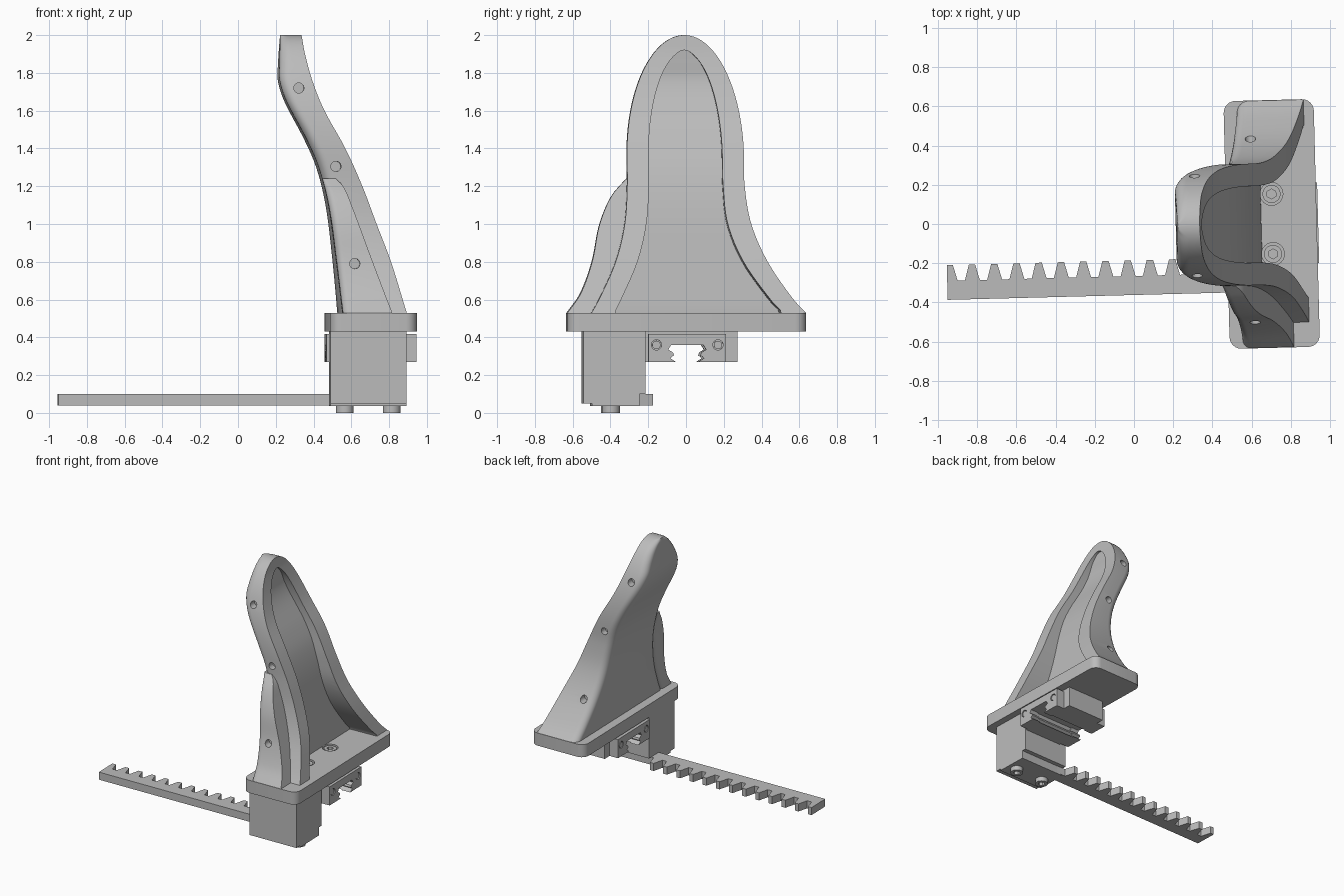
import bpy, bmesh, math
from mathutils import Vector, Matrix

if "Cube" in bpy.data.objects:
    bpy.data.objects.remove(bpy.data.objects["Cube"])

grey = bpy.data.materials.new("plain grey")
grey.use_nodes = True
grey.diffuse_color = (0.5, 0.5, 0.5, 1)
grey.node_tree.nodes["Principled BSDF"].inputs["Base Color"].default_value = (0.5, 0.5, 0.5, 1)

YC = -0.018          # centre line of the finger
PLATE_TOP = 0.53
parts = []


def make(name, bm, keep=True):
    bmesh.ops.recalc_face_normals(bm, faces=bm.faces)
    mesh = bpy.data.meshes.new(name)
    bm.to_mesh(mesh)
    bm.free()
    mesh.materials.append(grey)
    obj = bpy.data.objects.new(name, mesh)
    bpy.context.collection.objects.link(obj)
    if keep:
        parts.append(obj)
    return obj


def loft(name, rings, keep=True):
    bm = bmesh.new()
    loops = [[bm.verts.new(p) for p in ring] for ring in rings]
    for a, b in zip(loops, loops[1:]):
        for i in range(len(a)):
            j = (i + 1) % len(a)
            bm.faces.new((a[i], a[j], b[j], b[i]))
    bm.faces.new(loops[0])
    bm.faces.new(loops[-1])
    return make(name, bm, keep)


def prism(name, outline, lo, hi, axis="z", keep=True):
    place = {"z": lambda p, h: (p[0], p[1], h),
             "x": lambda p, h: (h, p[0], p[1])}[axis]
    return loft(name, [[place(p, h) for p in outline] for h in (lo, hi)], keep)


def box(name, x0, x1, y0, y1, z0, z1, keep=True):
    return prism(name, [(x0, y0), (x1, y0), (x1, y1), (x0, y1)], z0, z1, keep=keep)


def cylinder(name, start, end, radius, sides=24, keep=True):
    start, end = Vector(start), Vector(end)
    turn = (end - start).to_track_quat("Z", "Y").to_matrix().to_4x4()
    bm = bmesh.new()
    bmesh.ops.create_cone(bm, cap_ends=True, segments=sides, radius1=radius, radius2=radius,
                          depth=(end - start).length,
                          matrix=Matrix.Translation((start + end) / 2) @ turn)
    return make(name, bm, keep)


def carve(obj, cutter):
    mod = obj.modifiers.new("cut", "BOOLEAN")
    mod.operation = "DIFFERENCE"
    mod.solver = "EXACT"
    mod.object = cutter
    deps = bpy.context.evaluated_depsgraph_get()
    mesh = bpy.data.meshes.new_from_object(obj.evaluated_get(deps))
    obj.modifiers.clear()
    obj.data = mesh
    bpy.data.objects.remove(cutter)


def curve(table, z):
    """Smooth interpolation through (z, value) pairs in rising z."""
    z = min(max(z, table[0][0]), table[-1][0])
    n = len(table)
    i = next(k for k in range(n - 1) if z <= table[k + 1][0])

    def slope(k):
        a, b = table[max(k - 1, 0)], table[min(k + 1, n - 1)]
        return (b[1] - a[1]) / (b[0] - a[0])
    (z0, v0), (z1, v1) = table[i], table[i + 1]
    h = z1 - z0
    t = (z - z0) / h
    return ((1 + 2 * t) * (1 - t) ** 2 * v0 + t * (1 - t) ** 2 * h * slope(i)
            + t * t * (3 - 2 * t) * v1 + t * t * (t - 1) * h * slope(i + 1))


def arch(table, z, spring, top):
    """Half width: flared foot from the table, elliptical arch above."""
    if z <= spring:
        return curve(table, z)
    t = min((z - spring) / (top - spring), 1)
    return max(table[-1][1] * math.sqrt(1 - t * t), 0.003)


def section(x0, x1, y0, y1, z, radius):
    """Cross-section with rounded corners on the gripping side."""
    r = min(radius, (y1 - y0) * 0.45, (x1 - x0) * 0.45)
    ring = [(x1, y0, z), (x1, y1, z)]
    for cy, first in ((y1 - r, 90), (y0 + r, 180)):
        for k in range(7):
            a = math.radians(first + 15 * k)
            ring.append((x0 + r + r * math.cos(a), cy + r * math.sin(a), z))
    return ring


# Finger outlines
grip = [(0.53, 0.54), (0.8, 0.51), (1.1, 0.47), (1.3, 0.42), (1.45, 0.355),
        (1.65, 0.25), (1.76, 0.215), (1.85, 0.215), (2.0, 0.222)]
rear = [(0.53, 0.88), (0.8, 0.8), (1.0, 0.725), (1.2, 0.65), (1.4, 0.56),
        (1.6, 0.45), (1.75, 0.39), (1.9, 0.35), (2.0, 0.335)]
wide = [(0.53, 0.63), (0.6, 0.565), (0.8, 0.43), (1.0, 0.345), (1.2, 0.312), (1.35, 0.31)]
narrow = [(0.53, 0.505), (0.6, 0.465), (0.8, 0.375), (1.0, 0.325), (1.2, 0.31), (1.35, 0.31)]
pocket_wide = [(0.53, 0.515), (0.6, 0.45), (0.8, 0.31), (1.0, 0.23), (1.2, 0.208), (1.35, 0.206)]
pocket_narrow = [(0.53, 0.39), (0.6, 0.355), (0.8, 0.268), (1.0, 0.22), (1.2, 0.206), (1.35, 0.206)]
rib_wide = [(0.53, 0.63), (0.63, 0.56), (0.8, 0.497), (1.0, 0.455), (1.15, 0.39), (1.24, 0.312)]
rib_rear = [(0.53, 0.8), (0.8, 0.7), (1.1, 0.59), (1.2, 0.548), (1.24, 0.51)]

# Finger shell
rings = []
for k in range(61):
    z = PLATE_TOP + 1.47 * math.sin(k / 60 * math.pi / 2)
    rings.append(section(curve(grip, z), curve(rear, z), YC - arch(narrow, z, 1.35, 2),
                         YC + arch(wide, z, 1.35, 2), z, 0.06))
finger = loft("finger_shell", rings)

# Hollow in the rear of the finger
rings = []
for k in range(51):
    z = 0.5 + 1.42 * math.sin(k / 50 * math.pi / 2)
    floor = curve(grip, z) + 0.11
    lo, hi = YC - arch(pocket_narrow, z, 1.35, 1.92), YC + arch(pocket_wide, z, 1.35, 1.92)
    draft = min(0.012, (hi - lo) * 0.1)
    rings.append([(floor, lo + draft, z), (1.2, lo, z), (1.2, hi, z), (floor, hi - draft, z)])
carve(finger, loft("hollow", rings, False))

# Side rib
rings = []
for k in range(31):
    z = PLATE_TOP + 0.71 * k / 30
    rings.append(section(curve(grip, z), curve(rib_rear, z), YC - curve(rib_wide, z),
                         YC - curve(narrow, z) + 0.035, z, 0.04))
rib = loft("side_rib", rings)

# Blind pin holes in both flanks
for x, z in ((0.315, 1.72), (0.51, 1.305), (0.605, 0.79)):
    for side, table in ((1, wide), (-1, narrow)):
        target, reach = finger, arch(table, z, 1.35, 2)
        if side < 0 and z < 1:
            target, reach = rib, curve(rib_wide, z)
        carve(target, cylinder("pin_hole", (x, YC + side * (reach - 0.05), z),
                               (x, YC + side * 1.2, z), 0.027, keep=False))

# Base plate with rounded corners
corner = 0.06
outline = []
for sx, sy, first in ((1, 1, 0), (-1, 1, 90), (-1, -1, 180), (1, -1, 270)):
    for k in range(7):
        a = math.radians(first + 15 * k)
        outline.append((0.702 + sx * (0.23 - corner) + corner * math.cos(a),
                        YC + sy * (0.632 - corner) + corner * math.sin(a)))
plate = prism("base_plate", outline, 0.43, PLATE_TOP)


def bolt(name, x, y, low, high, radius, drive):
    """Socket head; drive is +1 for a socket on top, -1 underneath."""
    head = cylinder(name, (x, y, low), (x, y, high), radius)
    face = high if drive > 0 else low
    carve(head, cylinder("socket", (x, y, face - 0.025 * drive), (x, y, face + 0.05 * drive),
                         radius * 0.55, 6, False))


# Plate bolts in counterbores
for side in (-1, 1):
    y = YC + side * 0.153
    carve(plate, cylinder("bore", (0.705, y, 0.48), (0.705, y, 0.6), 0.058, 32, False))
    bolt("plate_bolt", 0.705, y, 0.47, 0.525, 0.046, 1)

# Support block, mounting pad and bolts beneath
block = box("support_block", 0.476, 0.878, -0.566, -0.236, 0.05, 0.43)
carve(block, box("step", 0.4, 1, -0.27, -0.1, 0, 0.1, False))
box("mounting_pad", 0.476, 0.878, -0.52, -0.27, 0.036, 0.1)
for x in (0.555, 0.803):
    bolt("pad_bolt", x, -0.418, 0, 0.04, 0.047, -1)

# Toothed rack
pitch, tooth_x = 0.1135, -0.945
outline = [(0.878, -0.362), (0.878, -0.27), (0.53, -0.27)]
for k in reversed(range(13)):
    x = tooth_x + k * pitch
    outline += [(x + 0.038, -0.265), (x + 0.016, -0.185)]
    if k:
        outline += [(x - 0.016, -0.185), (x - 0.038, -0.265)]
outline += [(-0.96, -0.185), (-0.96, -0.362)]
prism("toothed_rack", outline, 0.04, 0.1)

# Linear carriage: wide body between two end caps, grooved underneath
half_slot = [(0.06, 0.27), (0.09, 0.29), (0.07, 0.305), (0.075, 0.32), (0.1, 0.335), (0.085, 0.36)]


def channel(name, half, top, x0, x1, grow):
    side = [(half, top), (half, 0.27)] + [(y + grow, z) for y, z in half_slot]
    pts = [(YC + y, z) for y, z in side] + [(YC - y, z) for y, z in reversed(side)]
    return prism(name, pts, x0, x1, "x")


channel("carriage_body", 0.268, 0.43, 0.535, 0.868, 0.01)
for x0, x1, face in ((0.462, 0.535, 0.462), (0.868, 0.939, 0.939)):
    cap = channel("carriage_cap", 0.206, 0.418, x0, x1, 0)
    for side in (-1, 1):
        y = YC + side * 0.163
        carve(cap, cylinder("hole", (face - 0.02, y, 0.36), (face + 0.02, y, 0.36), 0.027, keep=False))
        start = face - 0.02 if face > 0.7 else face
        cylinder("cap_screw", (start, y, 0.36), (start + 0.015, y, 0.36), 0.022)

# Slight turn of the whole assembly, then smooth curved faces
bpy.ops.object.select_all(action="DESELECT")
for obj in parts:
    obj.rotation_euler.z = 0.026
    obj.select_set(True)
bpy.context.view_layer.objects.active = parts[0]
bpy.ops.object.shade_smooth_by_angle(angle=math.radians(35))
